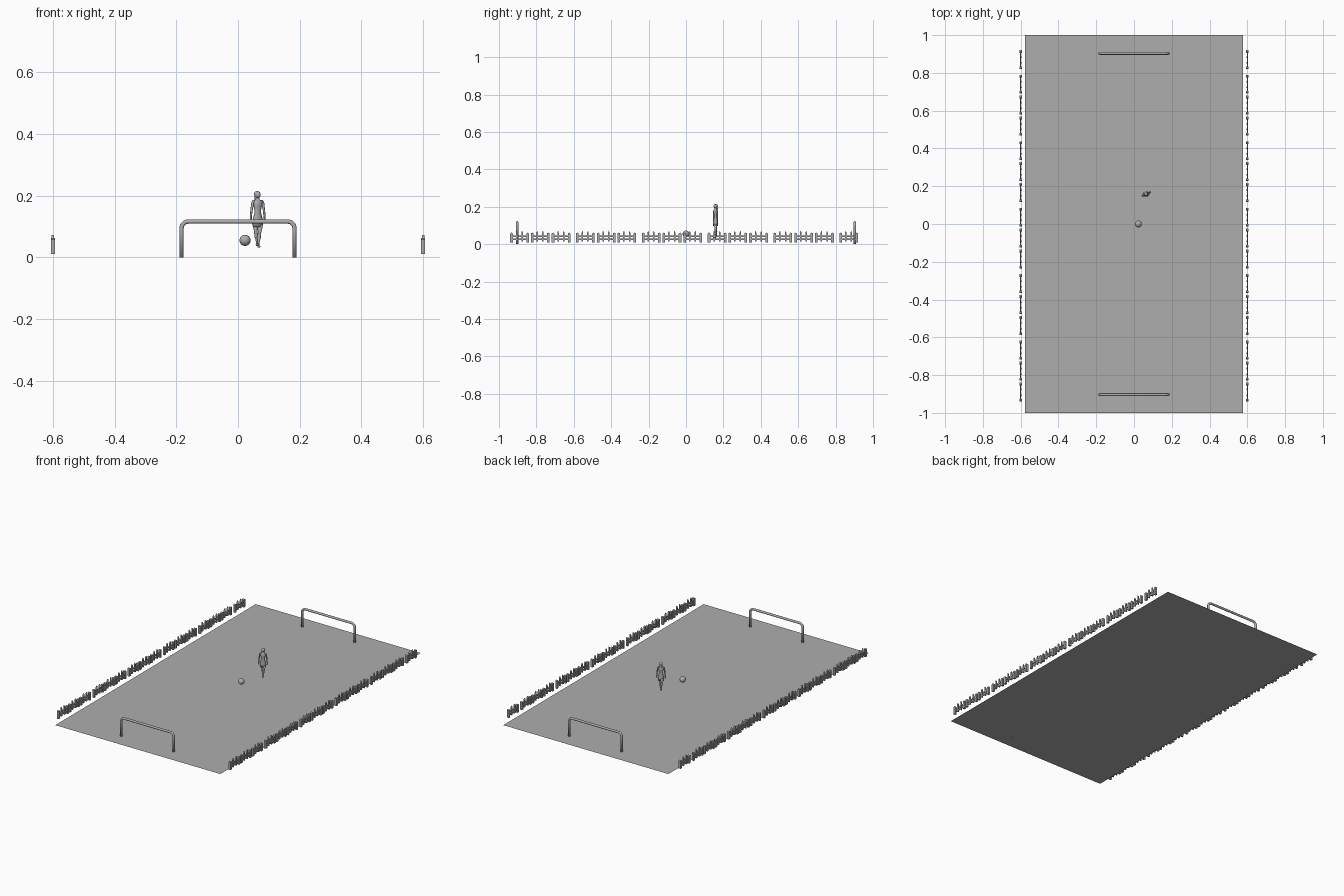
import bpy, bmesh, math
from mathutils import Vector, Matrix

if "Cube" in bpy.data.objects:
    bpy.data.objects.remove(bpy.data.objects["Cube"])

grey = bpy.data.materials.new("plain grey")
grey.diffuse_color = (0.42, 0.42, 0.42, 1)
grey.use_nodes = True
grey.node_tree.nodes["Principled BSDF"].inputs["Base Color"].default_value = grey.diffuse_color


def finish(name, bm, smooth=False):
    bmesh.ops.recalc_face_normals(bm, faces=bm.faces)
    me = bpy.data.meshes.new(name)
    bm.to_mesh(me)
    bm.free()
    me.materials.append(grey)
    for p in me.polygons:
        p.use_smooth = smooth
    ob = bpy.data.objects.new(name, me)
    bpy.context.collection.objects.link(ob)
    return ob


def skin(bm, loops):
    """Join rings of points into a closed body."""
    loops = [[bm.verts.new(p) for p in ring] for ring in loops]
    n = len(loops[0])
    for a, b in zip(loops, loops[1:]):
        for i in range(n):
            bm.faces.new((a[i], a[(i + 1) % n], b[(i + 1) % n], b[i]))
    bm.faces.new(loops[0])
    bm.faces.new(loops[-1])


def ring(centre, u, v, n=14):
    return [centre + u * math.cos(2 * math.pi * i / n) + v * math.sin(2 * math.pi * i / n)
            for i in range(n)]


def limb(bm, rows, depth, sx=1, dy=0, dz=0):
    """Body through flat ellipses: rows of (x, z, radius)."""
    skin(bm, [ring(Vector((sx * x, dy, z + dz)), Vector((r, 0, 0)), Vector((0, r * depth, 0)))
              for x, z, r in rows])


def bar(bm, y, width, z0, z1, x, w, tip=0.0):
    """Upright board with an optional pointed top."""
    prof = [(y, z0), (y + width, z0), (y + width, z1), (y, z1)]
    if tip:
        prof.insert(3, (y + width / 2, z1 + tip))
    skin(bm, [[Vector((x + s * w / 2, py, pz)) for py, pz in prof] for s in (-1, 1)])


def ball(bm, centre, scale):
    m = Matrix.Translation(centre) @ Matrix.Diagonal((*scale, 1))
    bmesh.ops.create_uvsphere(bm, u_segments=24, v_segments=14, radius=1, matrix=m)


# pitch: flat sheet
bm = bmesh.new()
bmesh.ops.create_grid(bm, x_segments=1, y_segments=1, size=1,
                      matrix=Matrix.Diagonal((0.577, 1, 1, 1)))
pitch = finish("pitch", bm)

# goals: bent tubes
R, H, W, C = 0.007, 0.116, 0.183, 0.022
for tag, gy in (("front", -0.903), ("back", 0.903)):
    path = [Vector((-W, gy, 0))]
    for s in (-1, 1):
        for k in range(7):
            a = math.pi / 2 * (1.5 - s / 2) - k * math.pi / 12
            path.append(Vector((s * (W - C) + C * math.cos(a), gy, H - C + C * math.sin(a))))
    path.append(Vector((W, gy, 0)))
    loops = []
    for i, p in enumerate(path):
        t = (path[min(i + 1, len(path) - 1)] - path[max(i - 1, 0)]).normalized()
        if i in (0, len(path) - 1):
            t = Vector((0, 0, 1 if i == 0 else -1))
        loops.append(ring(p, R * Vector((-t.z, 0, t.x)), Vector((0, R, 0)), 16))
    bm = bmesh.new()
    skin(bm, loops)
    finish(tag + "_goal", bm, True)

# fences: five groups of three panels plus one last panel
for tag, fx in (("left", -0.6), ("right", 0.6)):
    bm = bmesh.new()
    for i in range(16):
        y = -0.94 + 0.352 * (i // 3) + 0.111 * (i % 3)
        for o in (0.0, 0.086):                      # end posts
            bar(bm, y + o, 0.014, 0.01, 0.058, fx, 0.013, 0.004)
        for o in (0.03, 0.06):                      # pickets
            bar(bm, y + o, 0.008, 0.014, 0.062, fx, 0.008, 0.01)
        for z in (0.026, 0.042):                    # rails
            bar(bm, y, 0.1, z - 0.004, z + 0.004, fx, 0.006)
    finish(tag + "_fence", bm)

# ball
bm = bmesh.new()
ball(bm, (0.023, 0, 0.055), (0.018,) * 3)
finish("ball", bm, True)

# figure: built around its own axis, then turned and moved
turn = Matrix.Translation((0.064, 0.158, 0)) @ Matrix.Rotation(math.radians(25), 4, 'Z')


def place(name, bm):
    bm.transform(turn)
    finish("figure_" + name, bm, True)


bm = bmesh.new()
limb(bm, [(0, .098, .017), (0, .118, .0185), (0, .148, .0105), (0, .165, .014),
          (0, .18, .017), (0, .188, .007), (0, .196, .005)], 0.65)
place("dress", bm)

bm = bmesh.new()
ball(bm, (0, -.001, .203), (.009, .01, .011))
place("head", bm)

bm = bmesh.new()
ball(bm, (0, .004, .205), (.0105, .009, .01))
ball(bm, (0, .007, .19), (.009, .005, .014))
place("hair", bm)

leg = [(.001, .036, .003), (.001, .046, .003), (.003, .064, .006),
       (.005, .08, .0055), (.008, .106, .009)]
bm = bmesh.new()
for sx, dy, dz in ((1, -.003, 0), (-1, .005, .005)):
    limb(bm, leg, 1, sx, dy, dz)
    ball(bm, (sx * .001, dy - .004, .035 + dz), (.004, .009, .004))
place("legs", bm)

arm = [(.024, .112, .0025), (.025, .122, .003), (.023, .147, .0035),
       (.018, .178, .0045), (.014, .186, .003)]
bm = bmesh.new()
for sx in (-1, 1):
    limb(bm, arm, 1.1, sx)
place("arms", bm)
